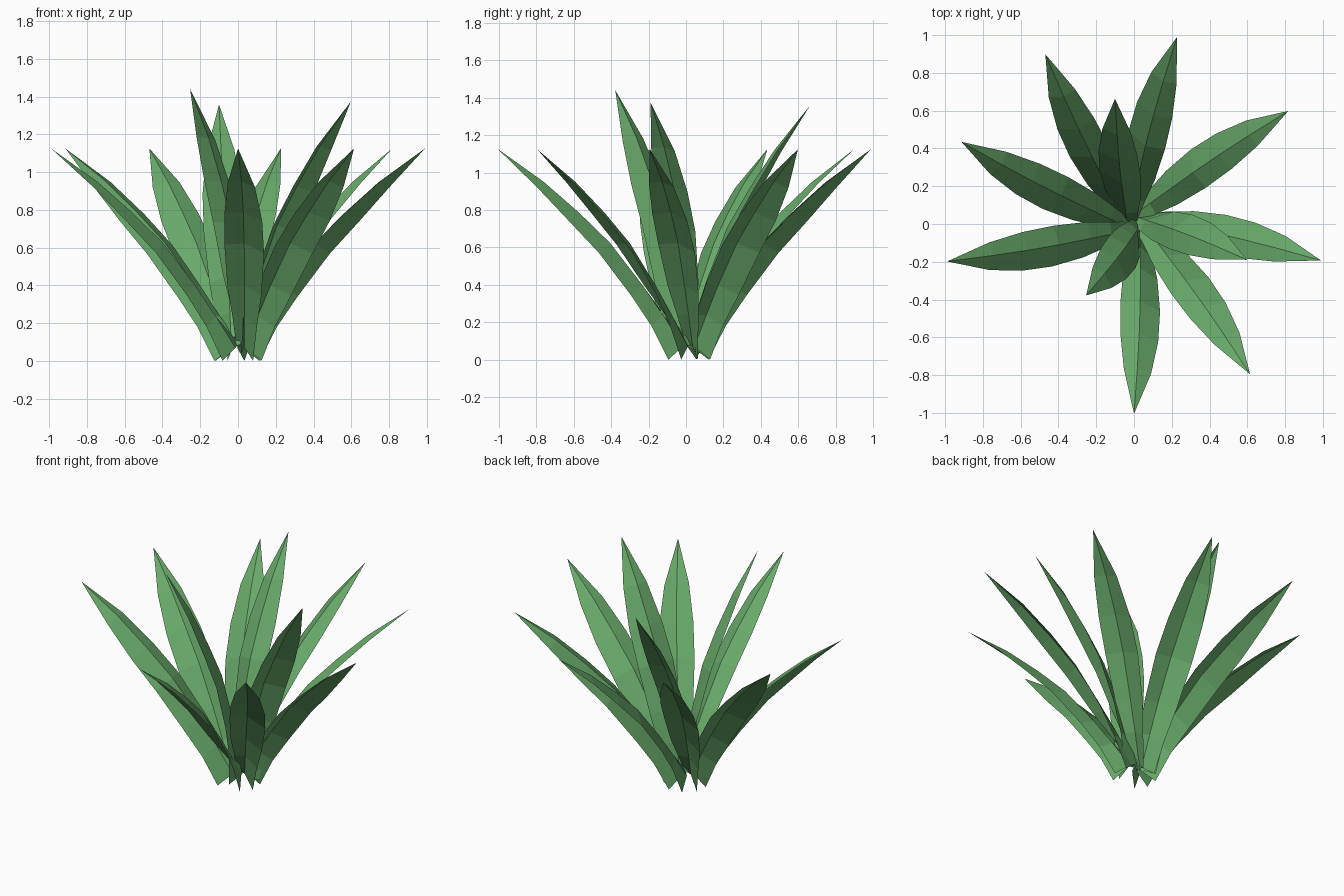
import bpy, math
from mathutils import Matrix, Vector

if "Cube" in bpy.data.objects:
    bpy.data.objects.remove(bpy.data.objects["Cube"])

green = bpy.data.materials.new("leaf_green")
green.diffuse_color = (0.14, 0.40, 0.145, 1)
green.use_nodes = True
green.node_tree.nodes["Principled BSDF"].inputs["Base Color"].default_value = green.diffuse_color

# One blade, growing along +x: low edge reach and height, half width,
# rise of the midrib and of the other edge above the low edge, sideways offset
BLADE = [
    (0.10, 0.00, 0.045, 0.105, 0.140, 0.035),
    (0.19, 0.18, 0.065, 0.085, 0.090, 0.035),
    (0.30, 0.345, 0.090, 0.082, 0.075, 0.034),
    (0.47, 0.57, 0.105, 0.080, 0.068, 0.033),
    (0.63, 0.74, 0.100, 0.070, 0.060, 0.028),
    (0.80, 0.92, 0.072, 0.046, 0.040, 0.018),
]
TIP = Vector((1.01, 0.0, 1.125))
PITCH = math.degrees(math.atan2(TIP.z, TIP.x))


def leaf(name, azimuth, pitch=PITCH):
    """Rolled, folded blade with a raised midrib, tilted and turned about the root."""
    verts, faces = [], []
    for r, z, w, mid, high, off in BLADE:
        for y, rise in ((off - w, high), (off, mid), (off + w, 0)):
            verts.append(Vector((r - 0.75 * rise, y, z + 0.66 * rise)))
    verts.append(TIP)
    n = len(BLADE)
    for i in range(n - 1):
        a = 3 * i
        for k in (0, 1):
            faces.append((a + k, a + 3 + k, a + 4 + k, a + 1 + k))
    a = 3 * (n - 1)
    faces += [(a, 3 * n, a + 1), (a + 1, 3 * n, a + 2)]
    turn = (Matrix.Rotation(math.radians(azimuth), 4, 'Z')
            @ Matrix.Rotation(-math.radians(pitch - PITCH), 4, 'Y'))
    mesh = bpy.data.meshes.new(name)
    mesh.from_pydata([turn @ v + Vector((0, 0.005, 0)) for v in verts], [], faces)
    mesh.materials.append(green)
    bpy.context.collection.objects.link(bpy.data.objects.new(name, mesh))


# Outer ring of spreading leaves
for i, az in enumerate((77, 36, -11.3, -52.5, -90, 191.6, 154.8, 117.7)):
    leaf(f"outer_leaf_{i + 1}", az)

# Steeper inner leaves
for i, (az, pitch) in enumerate(((-18, 65.4), (98.7, 63.9), (-123.5, 72.3))):
    leaf(f"inner_leaf_{i + 1}", az, pitch)
